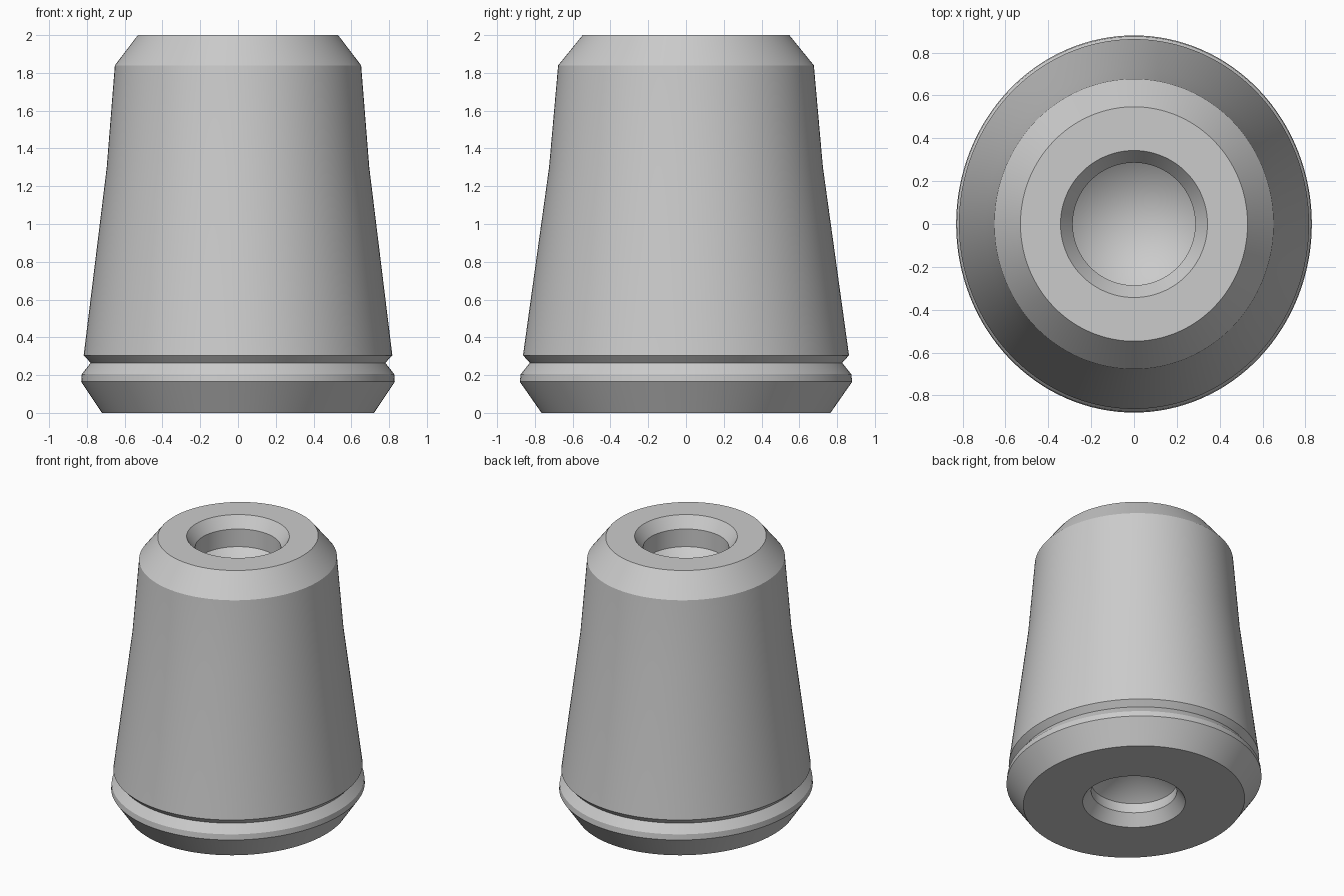
import bpy, bmesh, math

cube = bpy.data.objects.get("Cube")
if cube:
    bpy.data.objects.remove(cube, do_unlink=True)

SIDES = 128

grey = bpy.data.materials.new("plain_grey")
grey.use_nodes = True
colour = (0.6, 0.6, 0.6, 1)
grey.diffuse_color = colour
grey.node_tree.nodes["Principled BSDF"].inputs["Base Color"].default_value = colour


def hole(face_z, inward, wall_depth):
    """Rings of a chamfered blind hole, listed from its mouth to its tip."""
    steps = [(0.0, 0.343), (0.08, 0.286), (wall_depth, 0.286), (wall_depth + 0.22, 0)]
    return [(face_z + inward * d, r, r) for d, r in steps]


# Outer wall: height, half width, half depth
wall = [(0, 0.72, 0.765), (0.165, 0.83, 0.88), (0.205, 0.827, 0.875),
        (0.265, 0.78, 0.827), (0.305, 0.817, 0.863), (1.3, 0.695, 0.725),
        (1.84, 0.652, 0.677), (2, 0.53, 0.547)]

# One closed oval section, from the tip of the lower hole to that of the upper
profile = hole(0, 1, 0.15)[::-1] + wall + hole(2, -1, 0.21)

bm = bmesh.new()
rings = []
for z, rx, ry in profile:
    if rx == 0:
        rings.append([bm.verts.new((0, 0, z))] * SIDES)
    else:
        angles = [math.tau * i / SIDES for i in range(SIDES)]
        rings.append([bm.verts.new((rx * math.cos(a), ry * math.sin(a), z)) for a in angles])

for low, high in zip(rings, rings[1:]):
    for i in range(SIDES):
        j = (i + 1) % SIDES
        corners = dict.fromkeys((low[i], low[j], high[j], high[i]))
        bm.faces.new(list(corners))
bmesh.ops.recalc_face_normals(bm, faces=bm.faces)

mesh = bpy.data.meshes.new("tapered_body")
bm.to_mesh(mesh)
bm.free()
mesh.materials.append(grey)
body = bpy.data.objects.new("tapered_body", mesh)
bpy.context.collection.objects.link(body)

# Smooth round the oval, crisp at the chamfers and groove
bpy.ops.object.select_all(action='DESELECT')
body.select_set(True)
bpy.context.view_layer.objects.active = body
bpy.ops.object.shade_smooth_by_angle(angle=math.radians(25))
